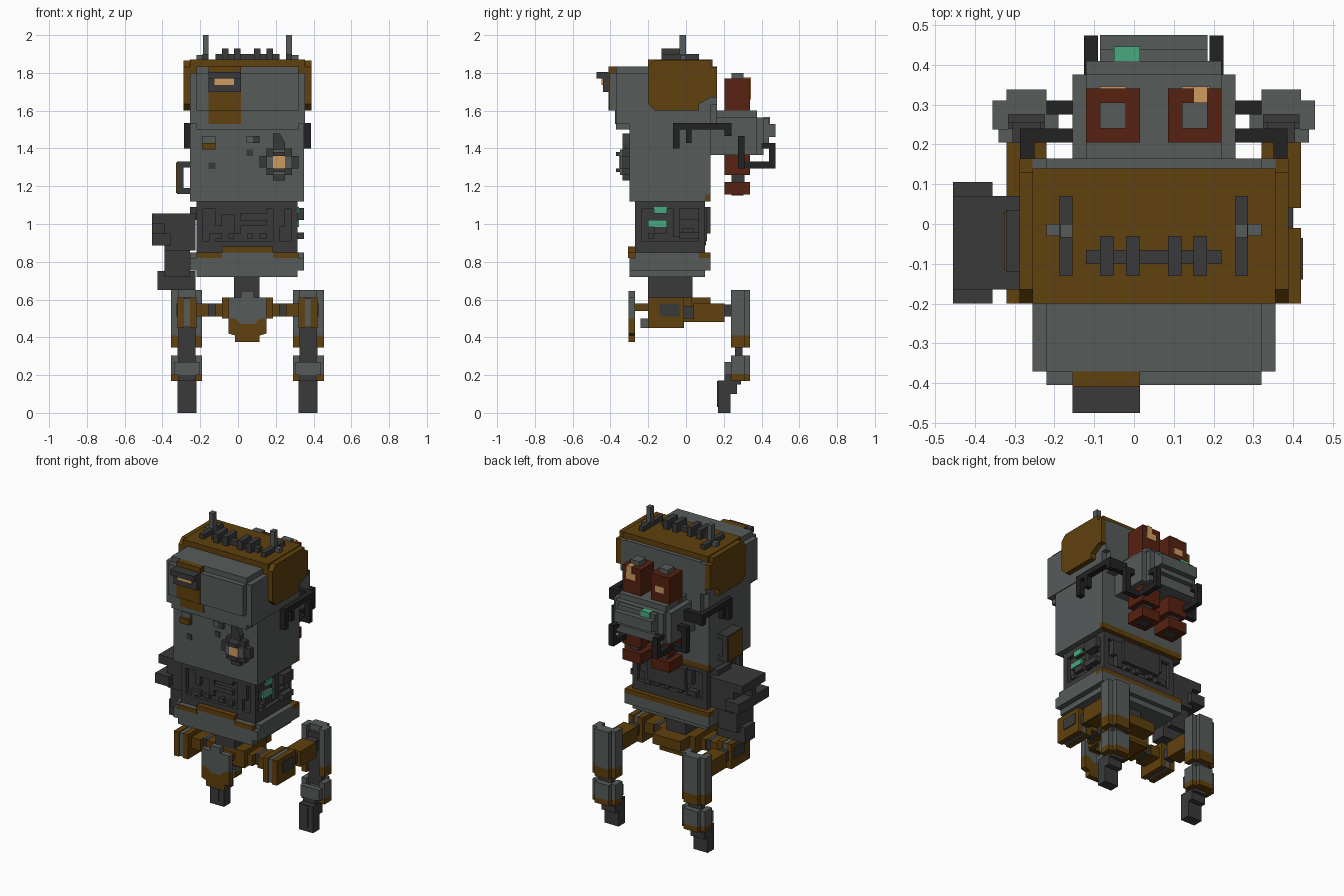
import bpy, bmesh

CX = 0.05  # mirror plane of the body (one side carries an extra module)
COL = {"steel_grey": (.092, .104, .102), "dark_grey": (.042, .042, .043), "ochre": (.115, .052, .004),
       "black_rubber": (.016, .016, .016), "rust_red": (.095, .015, .005),
       "peach_glow": (.62, .33, .12), "green_glow": (.063, .40, .21)}
MATS = {}
for n, c in COL.items():
    MATS[n] = bpy.data.materials.new(n)
    MATS[n].diffuse_color = (*c, 1)
G, D, O, K, R, P, E = COL.keys()


def finish(name, bm, mats):
    bmesh.ops.recalc_face_normals(bm, faces=bm.faces)
    me = bpy.data.meshes.new(name)
    bm.to_mesh(me)
    bm.free()
    for m in mats:
        me.materials.append(MATS[m])
    ob = bpy.data.objects.new(name, me)
    bpy.context.collection.objects.link(ob)
    return ob


def part(name, boxes, mirror=False):
    """One object from boxes (material, x0, x1, y0, y1, z0, z1), optionally with a mirrored twin."""
    for side in ((0, 1) if mirror else (0,)):
        bm, mats = bmesh.new(), []
        for m, x0, x1, y0, y1, z0, z1 in boxes:
            if side:
                x0, x1 = 2 * CX - x1, 2 * CX - x0
            if m not in mats:
                mats.append(m)
            vs = bmesh.ops.create_cube(bm, size=1)["verts"]
            for v in vs:
                v.co = ((x0 + x1) / 2 + v.co.x * (x1 - x0), (y0 + y1) / 2 + v.co.y * (y1 - y0),
                        (z0 + z1) / 2 + v.co.z * (z1 - z0))
            for f in {f for v in vs for f in v.link_faces}:
                f.material_index = mats.index(m)
        finish(name + ("_left" if side else "_right" if mirror else ""), bm, mats)


def plate(name, mat, pts, axis, a, b):
    """Extrude a 2D outline along axis x (pts = y,z) or y (pts = x,z) from a to b."""
    bm = bmesh.new()
    f = bm.faces.new([bm.verts.new((a, p, q) if axis == "x" else (p, a, q)) for p, q in pts])
    new = bmesh.ops.extrude_face_region(bm, geom=[f])["geom"]
    d = (b - a, 0, 0) if axis == "x" else (0, b - a, 0)
    bmesh.ops.translate(bm, vec=d, verts=[v for v in new if isinstance(v, bmesh.types.BMVert)])
    return finish(name, bm, [mat])


# Head and torso
part("torso", [(G, -.255, .35, -.30, .13, 1.155, 1.53), (G, -.255, .35, -.30, .10, 1.12, 1.155),
               (O, -.255, .35, .10, .13, 1.12, 1.155)])
part("head", [(G, -.255, .355, -.37, .13, 1.53, 1.80), (G, -.22, .32, -.37, .165, 1.50, 1.835),
              (G, -.22, .32, -.405, -.37, 1.60, 1.80), (G, -.255, .355, .13, .165, 1.63, 1.83)])
part("head_stripe", [(O, -.155, .015, -.41, -.37, 1.60, 1.835), (O, -.155, .015, -.375, -.30, 1.53, 1.60),
                     (O, -.155, .015, -.306, -.29, 1.50, 1.53)])
part("visor", [(D, -.155, .015, -.475, -.405, 1.77, 1.805), (D, -.155, .015, -.44, -.405, 1.70, 1.77),
               (P, -.125, -.02, -.447, -.44, 1.735, 1.77)])
part("top_slab", [(O, -.255, .355, -.20, .14, 1.80, 1.87)])
side = [(-.20, 1.83), (-.165, 1.865), (.13, 1.865), (.13, 1.83), (.165, 1.83), (.165, 1.67), (.13, 1.67),
        (.07, 1.635), (.07, 1.60), (-.165, 1.60), (-.20, 1.635)]
plate("ear_plate_right", O, side, "x", .35, .388)
plate("ear_plate_left", O, side, "x", -.288, -.25)

# Grille and antennas on top
part("roof_grille", [(D, -.12, .22, -.10, -.065, 1.87, 1.90)] +
     [(D, x, x + .034, -.13, -.03, 1.87, 1.93) for x in (-.085, -.02, .085, .15)])
part("antenna", [(D, .255, .287, -.13, .07, 1.87, 1.90), (G, .255, .32, -.03, 0, 1.87, 1.895),
                 (G, .255, .285, -.034, 0, 1.89, 2.0)], True)

# Round lamp and small blocks on the chest
plate("lamp_housing", D, [(.115, 1.30), (.15, 1.30), (.15, 1.26), (.185, 1.26), (.185, 1.23), (.25, 1.23),
      (.25, 1.26), (.285, 1.26), (.285, 1.295), (.32, 1.295), (.32, 1.36), (.285, 1.36), (.285, 1.40),
      (.25, 1.40), (.25, 1.43), (.22, 1.48), (.185, 1.48), (.185, 1.40), (.15, 1.40), (.15, 1.36),
      (.115, 1.36)], "y", -.30, -.335)
part("lamp", [(G, .15, .285, -.35, -.33, 1.295, 1.36), (G, .185, .25, -.35, -.33, 1.26, 1.395),
              (D, .185, .25, -.37, -.35, 1.36, 1.38), (D, .185, .25, -.37, -.35, 1.275, 1.295),
              (P, .185, .25, -.355, -.33, 1.295, 1.36)])
part("chest_blocks", [(O, -.19, -.12, -.33, -.30, 1.395, 1.43), (G, -.19, -.12, -.315, -.30, 1.43, 1.465),
                      (G, .045, .115, -.315, -.30, 1.43, 1.465), (D, .08, .115, -.32, -.30, 1.43, 1.465),
                      (D, -.155, -.12, -.305, -.30, 1.29, 1.325), (D, .045, .08, -.305, -.30, 1.36, 1.395)])

# Handle on the left flank
part("side_handle", [(D, -.322, -.288, -.12, .035, 1.16, 1.33), (O, -.327, -.32, -.115, .03, 1.165, 1.325),
                     (D, -.29, -.25, -.12, .035, 1.16, 1.19), (D, -.29, -.25, -.12, .035, 1.30, 1.33)])

# Waist: recessed core with raised machinery
waist = [(D, -.195, .29, -.245, .075, .82, 1.13), (D, -.22, .315, -.27, .10, 1.08, 1.13),
         (D, -.22, .315, -.27, .10, .82, .91), (E, .313, .322, -.17, -.10, 1.055, 1.09),
         (E, .313, .322, -.20, -.10, .985, 1.02)]
for x in (-.22, .28):
    for y in (-.27, .065):
        waist.append((D, x, x + .035, y, y + .035, .85, 1.13))
for a, b, z0, z1 in ((-.12, -.085, .99, 1.08), (-.085, -.02, 1.05, 1.08), (-.02, .015, .95, 1.08),
                     (.015, .15, 1.055, 1.09), (.015, .15, .99, 1.02), (.185, .25, .985, 1.08),
                     (-.12, -.085, .92, .95), (-.05, -.02, .92, .95), (.05, .08, .92, .95),
                     (.115, .15, .92, .95), (.185, .22, .91, .985), (-.15, -.12, .91, .95)):
    waist.append((D, a, b, -.27, -.24, z0, z1))
    waist.append((D, a, b, .07, .11, z0, z1))
for a, b, z0, z1 in ((-.20, -.10, .985, 1.02), (-.17, -.10, 1.055, 1.09), (-.20, -.17, .92, .95),
                     (-.17, -.10, .95, .985), (-.07, -.035, .93, 1.08), (0, .035, 1.02, 1.08),
                     (-.02, .04, .94, .975), (-.035, 0, 1.02, 1.05)):
    waist += [(D, .285, .315, a, b, z0, z1), (D, -.22, -.19, a, b, z0, z1)]
waist += [(D, -.255, -.22, -.10, .035, 1.02, 1.09), (D, .315, .35, -.035, .07, 1.02, 1.085),
          (D, .315, .35, -.035, .07, .92, .955), (D, -.085, .185, .10, .13, .95, 1.09)]
part("waist", waist)

# Skirt ring with ochre trim
part("skirt", [(G, -.22, .315, -.30, .10, .72, .85), (G, -.255, .35, -.27, .13, .755, .82),
               (O, -.255, .35, .07, .13, .82, .85), (G, -.255, .35, -.27, .07, .82, .85),
               (O, -.22, -.085, -.306, -.26, .82, .85), (O, .185, .32, -.306, -.26, .82, .85),
               (O, -.085, .185, -.306, -.26, .85, .88), (G, -.255, .35, -.30, -.27, .755, .82)])

# Module hanging at the left of the waist
part("side_module", [(D, -.455, -.225, -.165, .07, 1.0, 1.055), (D, -.39, -.225, -.165, .07, .86, 1.0),
                     (D, -.455, -.355, -.20, .105, .885, .95), (D, -.39, -.255, -.135, .035, .72, .89),
                     (D, -.425, -.225, -.10, 0, .65, .75), (D, -.455, -.355, -.03, -.07, .95, 1.0)])

# Backpack with two canisters
part("backpack", [(G, -.155, .255, .13, .375, 1.365, 1.565), (G, -.12, .22, .13, .375, 1.56, 1.60),
                  (G, -.12, .22, .37, .41, 1.365, 1.565), (G, -.085, .185, .40, .44, 1.43, 1.56),
                  (G, -.085, .185, .40, .475, 1.46, 1.53), (E, -.05, .015, .41, .446, 1.53, 1.566)])
part("canister", [(R, .085, .22, .205, .34, 1.56, 1.77), (G, .12, .185, .24, .305, 1.77, 1.80),
                  (R, .085, .22, .205, .34, 1.26, 1.40), (D, .12, .185, .24, .31, 1.22, 1.26),
                  (R, .085, .22, .205, .34, 1.155, 1.222), (D, .12, .185, .24, .305, 1.15, 1.157)], True)
part("canister_patches", [(P, .15, .185, .305, .345, 1.70, 1.775), (P, .12, .19, .335, .345, 1.69, 1.73),
                          (P, -.085, -.02, .335, .345, 1.66, 1.70)])

# Hoses from the flanks to the backpack
part("hose", [(K, .35, .386, -.07, .24, 1.50, 1.535), (K, .35, .386, -.07, -.035, 1.40, 1.50),
              (K, .35, .386, 0, .03, 1.43, 1.50), (K, .35, .386, .205, .24, 1.465, 1.50),
              (K, .25, .386, .205, .24, 1.47, 1.535)], True)
part("hose_loop", [(K, .25, .32, .275, .31, 1.43, 1.465), (K, .285, .32, .275, .31, 1.30, 1.465),
                   (K, .19, .32, .275, .31, 1.295, 1.33), (K, .19, .225, .31, .47, 1.295, 1.33),
                   (K, .19, .225, .44, .473, 1.295, 1.43), (K, .19, .225, .40, .473, 1.40, 1.43)], True)

# Neck, hip hub and front shield
part("neck", [(D, -.02, .115, -.20, .035, .60, .73)])
part("hip_hub", [(O, -.085, .185, -.20, .03, .50, .61), (O, -.05, .15, -.03, .13, .545, .61),
                 (O, -.02, .12, -.27, -.20, .54, .58), (G, .015, .085, -.24, -.14, .45, .50),
                 (O, -.05, .15, -.17, .06, .48, .50)])
plate("front_shield_lower", O, [(-.05, .50), (-.05, .42), (-.015, .41), (-.015, .375), (.115, .375), (.115, .41),
      (.15, .42), (.15, .50), (.115, .50), (.085, .47), (.015, .47), (-.015, .50)], "y", -.305, -.27)
plate("front_shield_upper", G, [(-.05, .50), (-.015, .50), (.015, .47), (.085, .47), (.115, .50), (.15, .50),
      (.15, .61), (.085, .61), (.085, .645), (.015, .645), (.015, .61), (-.05, .61)], "y", -.305, -.27)

# Hip joints and rear legs
part("hip_joint", [(O, .185, .22, -.165, -.03, .51, .58), (D, .22, .255, -.135, -.04, .51, .58),
                   (O, .255, .32, -.165, -.03, .51, .58),
                   (O, .32, .355, -.20, -.01, .45, .61), (G, .352, .388, -.195, -.015, .455, .605),
                   (O, .385, .42, -.20, -.01, .45, .61), (D, .415, .425, -.14, -.035, .51, .58),
                   (D, .34, .40, -.03, .06, .50, .565), (O, .32, .42, .04, .205, .48, .58),
                   (D, .335, .405, .20, .285, .51, .575)], True)
part("upper_leg", [(G, .32, .42, .275, .338, .41, .65), (O, .32, .42, .275, .338, .345, .41),
                   (G, .29, .325, .238, .31, .41, .65), (O, .29, .325, .238, .31, .345, .41),
                   (G, .415, .455, .238, .31, .41, .65), (O, .415, .455, .238, .31, .345, .41),
                   (D, .325, .415, .255, .29, .38, .61)], True)
part("knee", [(D, .325, .42, .26, .30, .27, .40)], True)
part("lower_leg", [(G, .32, .42, .275, .338, .205, .305), (O, .32, .42, .275, .338, .17, .205),
                   (G, .29, .325, .238, .31, .205, .305), (O, .29, .325, .238, .31, .17, .205),
                   (G, .415, .455, .238, .31, .205, .305), (O, .415, .455, .238, .31, .17, .205),
                   (G, .305, .44, .205, .24, .20, .27), (D, .325, .415, .205, .29, .15, .25)], True)
part("foot", [(D, .32, .42, .17, .27, .10, .172), (D, .32, .42, .17, .235, 0, .10),
              (D, .355, .385, .165, .18, .03, .17)], True)
